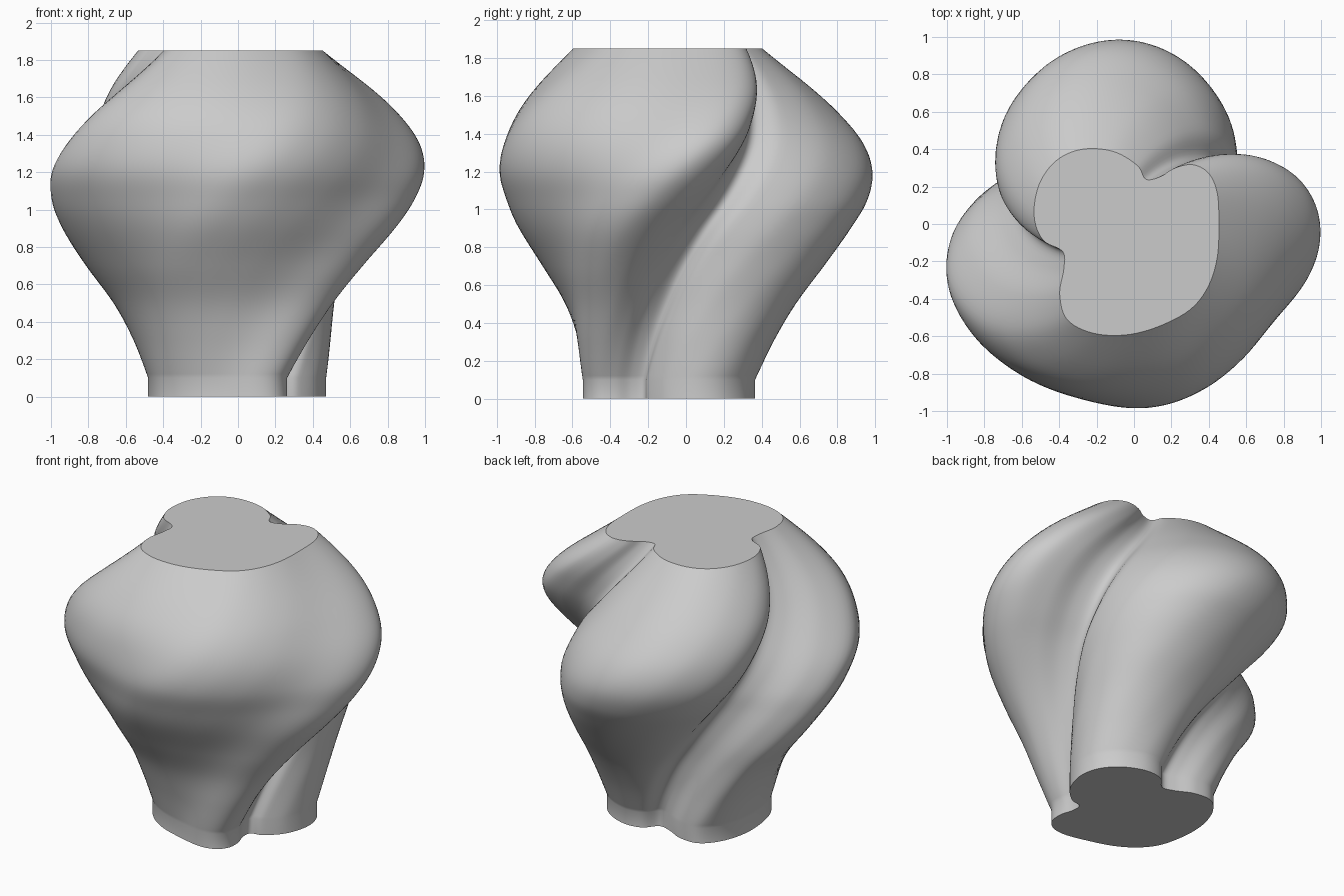
import bpy, bmesh, math
from mathutils import Vector

if "Cube" in bpy.data.objects:
    bpy.data.objects.remove(bpy.data.objects["Cube"])

# Three-lobed cross-section at the widest level (z = 1.2)
SECTION = [(.48, .29), (.50, .45), (.40, .71), (.17, .92), (-.10, .99), (-.38, .91),
           (-.61, .70), (-.69, .46), (-.61, .25), (-.71, .11), (-.90, -.06), (-1.0, -.30),
           (-.89, -.56), (-.65, -.78), (-.35, -.92), (0, -.99), (.28, -.93), (.54, -.76),
           (.78, -.49), (.95, -.25), (1.0, -.05), (.93, .11), (.77, .195), (.60, .22)]
# Height, scale, centre offset x, centre offset y
PROFILE = [(.10, .50, .015, -.06), (.30, .565, .015, -.05), (.50, .65, .01, -.035),
           (.70, .77, 0, -.025), (.90, .89, 0, -.015), (1.05, .96, 0, 0),
           (1.20, .995, 0, 0), (1.35, .97, 0, -.005), (1.50, .89, -.01, -.02),
           (1.65, .76, -.02, -.03), (1.85, .54, -.04, -.045)]
TWIST = math.radians(60)  # per unit of height


def spline(pts, steps, closed):
    """Smooth curve through points of any dimension."""
    n, out = len(pts), []

    def get(i):
        return pts[i % n] if closed else pts[max(0, min(n - 1, i))]

    for i in range(n if closed else n - 1):
        a, b, c, d = get(i - 1), get(i), get(i + 1), get(i + 2)
        for k in range(steps):
            t = k / steps
            out.append(tuple(.5 * (2 * q + (r - p) * t + (2 * p - 5 * q + 4 * r - s) * t * t
                                   + (3 * q - p - 3 * r + s) * t ** 3)
                             for p, q, r, s in zip(a, b, c, d)))
    if not closed:
        out.append(pts[-1])
    return out


section = spline(SECTION, 6, True)
levels = spline(PROFILE, 6, False)
bm = bmesh.new()


def ring(z, scale, ox, oy, turn_z):
    ang = (turn_z - 1.2) * TWIST
    c, s = math.cos(ang) * scale, math.sin(ang) * scale
    return [bm.verts.new((x * c - y * s + ox, x * s + y * c + oy, z)) for x, y in section]


# Straight foot, then the twisted body
rings = [ring(0, *PROFILE[0][1:], .1)]
rings += [ring(*lv, lv[0]) for lv in levels]
n = len(section)
for lo, hi in zip(rings, rings[1:]):
    for i in range(n):
        j = (i + 1) % n
        bm.faces.new((lo[i], lo[j], hi[j], hi[i]))

# Flat caps as fans
for loop in (rings[0], rings[-1]):
    mid = bm.verts.new(sum((v.co for v in loop), Vector()) / n)
    for i in range(n):
        bm.faces.new((loop[i], loop[(i + 1) % n], mid))
bmesh.ops.recalc_face_normals(bm, faces=bm.faces)

mesh = bpy.data.meshes.new("twisted_vase")
bm.to_mesh(mesh)
bm.free()
vase = bpy.data.objects.new("twisted_vase", mesh)
bpy.context.collection.objects.link(vase)
bpy.context.view_layer.objects.active = vase
vase.select_set(True)
bpy.ops.object.shade_smooth_by_angle(angle=math.radians(35))
